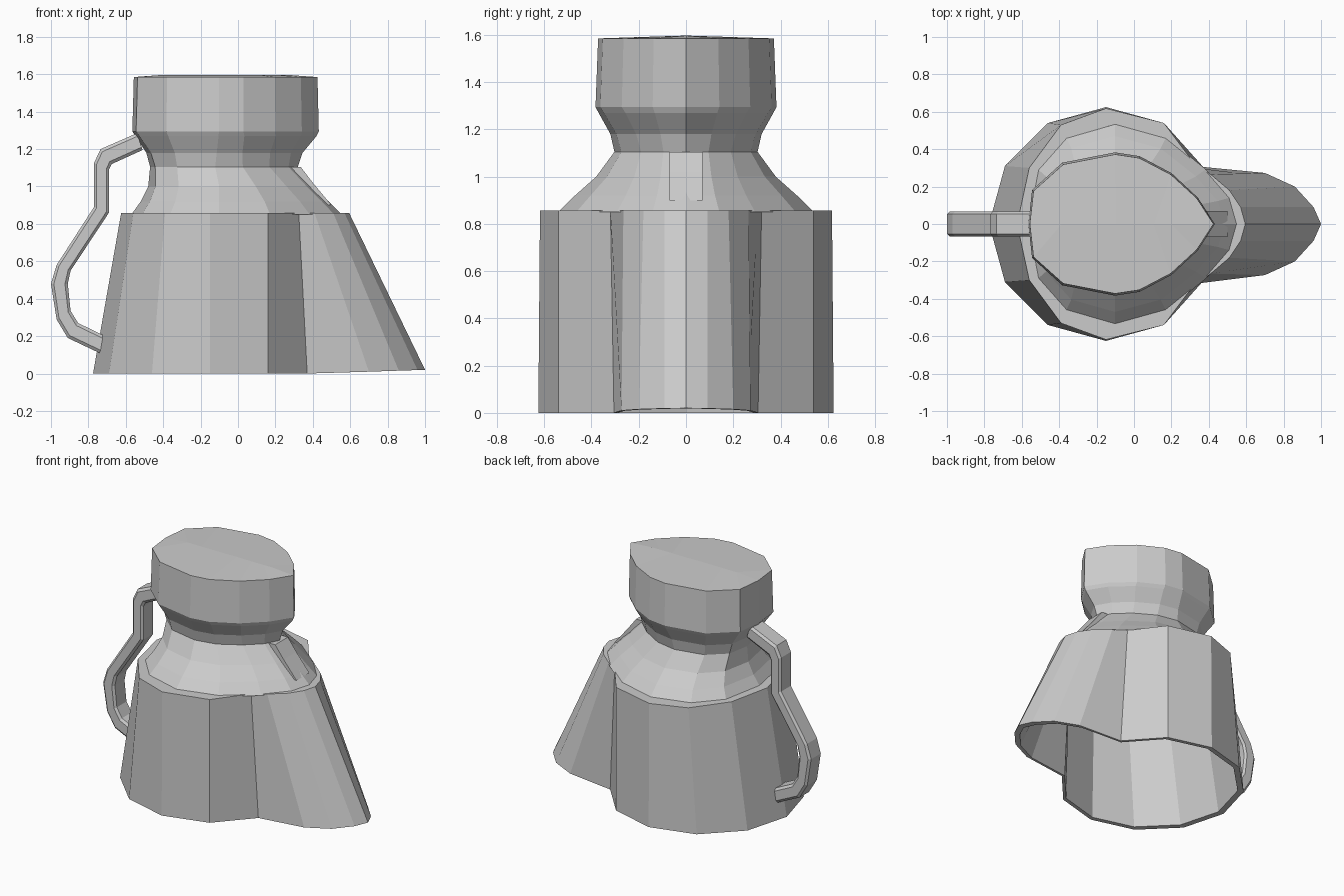
import bpy, bmesh

if "Cube" in bpy.data.objects:
    bpy.data.objects.remove(bpy.data.objects["Cube"])


def mirror_ring(half):
    """Closed outline from a half outline that starts and ends on y = 0."""
    return half + [(x, -y) for x, y in reversed(half[1:-1])]


def scaled(ring, f, cx):
    return [(cx + (x - cx) * f, y * f) for x, y in ring]


def at_z(ring, z):
    return [(x, y, z) for x, y in ring]


def loft(name, rings, closed=False, cap_last=False, cap_first=False):
    bm = bmesh.new()
    vs = [[bm.verts.new(p) for p in r] for r in rings]
    pairs = list(zip(vs, vs[1:]))
    if closed:
        pairs.append((vs[-1], vs[0]))
    n = len(vs[0])
    for a, b in pairs:
        for i in range(n):
            j = (i + 1) % n
            bm.faces.new((a[i], a[j], b[j], b[i]))
    if cap_last:
        bm.faces.new(vs[-1])
    if cap_first:
        bm.faces.new(vs[0])
    bmesh.ops.remove_doubles(bm, verts=bm.verts, dist=0.003)
    bmesh.ops.recalc_face_normals(bm, faces=bm.faces)
    me = bpy.data.meshes.new(name)
    bm.to_mesh(me)
    bm.free()
    ob = bpy.data.objects.new(name, me)
    bpy.context.collection.objects.link(ob)
    return ob


# Hollow skirt with a flared spout lobe, open underneath
bottom = mirror_ring([(-.775, 0), (-.69, .31), (-.46, .54), (-.15, .625), (.16, .54),
                      (.37, .305), (.70, .273), (.86, .2), (.96, .09), (1.0, 0)])
top = mirror_ring([(-.625, 0), (-.56, .3), (-.39, .53), (-.15, .618), (.16, .54),
                   (.325, .32), (.41, .265), (.51, .18), (.57, .09), (.595, 0)])


def lip(ring, dz=0):
    """Bottom edge, lifted slightly towards the spout tip."""
    return [(x, y, max(0, (x - .4) / .6 * .02) + dz) for x, y in ring]


loft("skirt", [lip(scaled(bottom, .95, .1)), lip(bottom), at_z(top, .857),
               at_z(scaled(top, .85, -.02), .857), at_z(scaled(top, .84, -.02), .83),
               at_z(scaled(top, .945, -.02), .83)], closed=True)

# Shoulder, neck and cap: two egg outlines blended level by level
cap_shape = [(-.56, 0), (-.54, .18), (-.38, .325), (-.10, .38),
             (.03, .36), (.20, .27), (.34, .14), (.43, 0)]
base_shape = [(-.565, 0), (-.51, .29), (-.36, .46), (-.10, .535),
              (.17, .46), (.38, .29), (.51, .14), (.55, 0)]


def egg(z, x0, x1, ymax, t):
    half = []
    for (ax, ay), (bx, by) in zip(cap_shape, base_shape):
        u = (1 - t) * (ax + .56) / .99 + t * (bx + .565) / 1.115
        v = (1 - t) * ay / .38 + t * by / .535
        half.append((x0 + u * (x1 - x0), v * ymax))
    return at_z(mirror_ring(half), z)


levels = [(.85, -.57, .555, .54, 1), (.92, -.52, .485, .47, 1), (1.0, -.48, .41, .38, .8),
          (1.105, -.47, .32, .303, .5), (1.18, -.49, .345, .32, .3),
          (1.27, -.55, .42, .37, .1), (1.295, -.565, .432, .383, 0),
          (1.585, -.557, .425, .372, 0), (1.597, -.40, .26, .001, 0)]
loft("neck_and_cap", [egg(*l) for l in levels])

# Small wedge rib on the spout side of the shoulder
rib = [(.28, 1.105), (.335, 1.105), (.40, 1.02), (.50, .90), (.42, .90)]
loft("shoulder_rib", [[(x, y, z) for x, z in rib] for y in (-.07, .07)],
     cap_last=True, cap_first=True)

# Bent handle with chamfered edges
outer = [(-.54, 1.285), (-.735, 1.2), (-.77, 1.125), (-.77, .89),
         (-.97, .58), (-1.0, .48), (-.97, .29), (-.91, .19), (-.72, .10)]
inner = [(-.51, 1.195), (-.675, 1.12), (-.69, 1.09), (-.69, .86),
         (-.895, .55), (-.91, .48), (-.895, .335), (-.855, .27), (-.70, .195)]
sections = []
for (ox, oz), (ix, iz) in zip(outer, inner):
    mix = lambda t, y: (ox + t * (ix - ox), y, oz + t * (iz - oz))
    sections.append([mix(0, -.053), mix(0, .053), mix(.17, .066), mix(.83, .066),
                     mix(1, .053), mix(1, -.053), mix(.83, -.066), mix(.17, -.066)])
loft("handle", sections, cap_last=True, cap_first=True)
